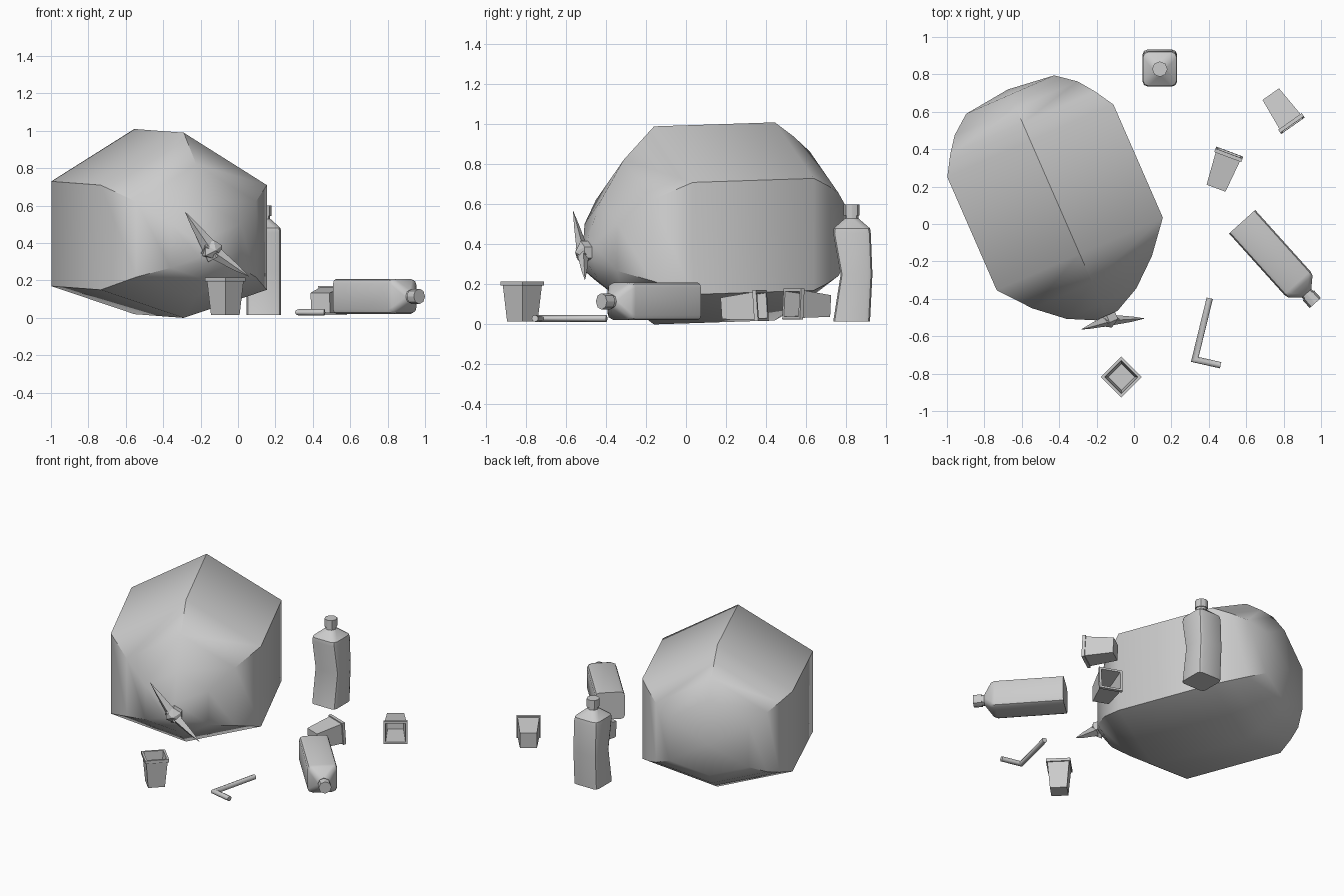
import bpy, bmesh, math
from mathutils import Vector, Matrix

if "Cube" in bpy.data.objects:
    bpy.data.objects.remove(bpy.data.objects["Cube"])


def loft(name, rings, matrix=Matrix(), smooth=None, tip=None, start=None):
    """Skin equal-sized rings; ends get a cap, or a fan to a point."""
    bm = bmesh.new()
    vs = [[bm.verts.new(p) for p in r] for r in rings]
    n = len(vs[0])
    for a, b in zip(vs, vs[1:]):
        for i in range(n):
            j = (i + 1) % n
            bm.faces.new((a[i], a[j], b[j], b[i]))
    for ring, point in ((vs[0], start), (vs[-1], tip)):
        if point is None:
            bm.faces.new(ring)
        else:
            c = bm.verts.new(point)
            for i in range(n):
                bm.faces.new((ring[i], ring[(i + 1) % n], c))
    bmesh.ops.recalc_face_normals(bm, faces=bm.faces)
    me = bpy.data.meshes.new(name)
    bm.to_mesh(me)
    bm.free()
    ob = bpy.data.objects.new(name, me)
    bpy.context.collection.objects.link(ob)
    ob.matrix_world = matrix
    if smooth:
        bpy.context.view_layer.objects.active = ob
        bpy.ops.object.select_all(action='DESELECT')
        ob.select_set(True)
        bpy.ops.object.shade_smooth_by_angle(angle=math.radians(smooth))
    return ob


def lying(base, top):
    """Frame whose z runs from base to top, with x kept level."""
    base, top = Vector(base), Vector(top)
    z = (top - base).normalized()
    x = z.cross(Vector((0, 0, 1))).normalized()
    m = Matrix((x, z.cross(x), z)).transposed().to_4x4()
    m.translation = base
    return m


# Rubbish bag: hexagonal sack lying along a slanted axis
FRONT, BACK = Vector((-0.29, -0.16, 0)), Vector((-0.4, 0.916, 0))
SIDE = Vector((0.916, 0.4, 0))


def bag_point(s, z):
    return FRONT + BACK * s + Vector((0, 0, z))


def bag_ring(s, f, z):
    pts = []
    for k in range(6):
        a = math.radians(90 + 60 * k)
        h = math.sin(a) * 0.56
        if h < -0.4:
            h = -0.43                      # flattened underside
        pts.append(bag_point(s, z + h * f) + SIDE * (math.cos(a) * 0.56 * f))
    return pts


profile = [(0.93, 0.53, 0.45), (0.85, 0.74, 0.45), (0.765, 0.87, 0.45),
           (0.66, 1, 0.45), (0, 1, 0.43), (-0.165, 0.72, 0.42),
           (-0.29, 0.42, 0.385), (-0.36, 0.13, 0.36)]
loft("bag", [bag_ring(*p) for p in profile], smooth=40,
     start=bag_point(0.96, 0.45))

# Knot and two pointed tie ends
loft("bag_knot", [bag_ring(-0.34, 0.10, 0.36), bag_ring(-0.40, 0.10, 0.36)],
     tip=bag_point(-0.43, 0.36))


def tie_end(name, tip, w):
    base = Vector((-0.14, -0.515, 0.36))
    d = (Vector(tip) - base).normalized()
    across = d.cross(Vector((0, 1, 0))).normalized()
    deep = d.cross(across)
    ring = [base - d * 0.04 + v for v in
            (across * w, deep * 0.035, -across * w, -deep * 0.035)]
    loft(name, [ring, [base + d * 0.16 + (v - base + d * 0.04) * 0.4
                       for v in ring]], tip=tip)


tie_end("tie_end_upper", (-0.285, -0.565, 0.57), 0.05)
tie_end("tie_end_lower", (0.06, -0.505, 0.22), 0.045)


# Bottles: rounded-square sections with a shoulder and cap
def section(z, lo, hi, hx, r):
    pts = []
    for k, (sx, sy) in enumerate(((1, 1), (-1, 1), (-1, -1), (1, -1))):
        for t in (0, 45, 90):
            a = math.radians(90 * k + t)
            cy = hi - r if sy > 0 else lo + r
            pts.append((sx * (hx - r) + r * math.cos(a), cy + r * math.sin(a), z))
    return pts


def bottle(name, body, matrix):
    neck = [(0.515, -0.034, 0.034, 0.034, 0.031), (0.53, -0.034, 0.034, 0.034, 0.031),
            (0.53, -0.04, 0.04, 0.04, 0.037), (0.585, -0.04, 0.04, 0.04, 0.037)]
    loft(name, [section(*p) for p in body + neck], matrix, smooth=40)


bottle("standing_bottle",
       [(0, -0.092, 0.092, 0.092, 0.025), (0.235, -0.055, 0.104, 0.092, 0.025),
        (0.44, -0.092, 0.096, 0.092, 0.025), (0.465, -0.09, 0.092, 0.09, 0.03)],
       Matrix.Translation((0.138, 0.828, 0.015)))
bottle("lying_bottle",
       [(0, -0.094, 0.094, 0.094, 0.025), (0.44, -0.094, 0.094, 0.094, 0.025),
        (0.465, -0.088, 0.088, 0.088, 0.03)],
       lying((0.578, 0.012, 0.115), (0.967, -0.42, 0.115)))


# Square cups: tapered shell with rim lip, hollow inside
def cup(name, matrix):
    prof = [(0, 0.054), (0.18, 0.069), (0.18, 0.077), (0.2, 0.077),
            (0.2, 0.063), (0.012, 0.05)]
    loft(name, [[(sx * h, sy * h, z) for sx, sy in
                 ((1, 1), (-1, 1), (-1, -1), (1, -1))] for z, h in prof], matrix)


cup("standing_cup", Matrix.Translation((-0.068, -0.818, 0.015))
    @ Matrix.Rotation(math.radians(45), 4, 'Z'))
cup("lying_cup_near", lying((0.44, 0.195, 0.08), (0.513, 0.39, 0.095)))
cup("lying_cup_far", lying((0.733, 0.692, 0.092), (0.85, 0.525, 0.103)))

# Bent straw: mitred eight-sided tube
path = [Vector(p) for p in ((0.405, -0.397, 0.03), (0.325, -0.724, 0.03), (0.463, -0.755, 0.03))]
d1, d2 = (path[1] - path[0]).normalized(), (path[2] - path[1]).normalized()
up = Vector((0, 0, 1))
rings = []
for p, t in zip(path, (d1, (d1 + d2).normalized(), d2)):
    wide = up.cross(t) / t.dot(d1 if p == path[0] else d2)
    rings.append([p + wide * 0.017 * math.cos(k * math.pi / 4)
                  + up * 0.017 * math.sin(k * math.pi / 4) for k in range(8)])
loft("straw", rings, smooth=50)
